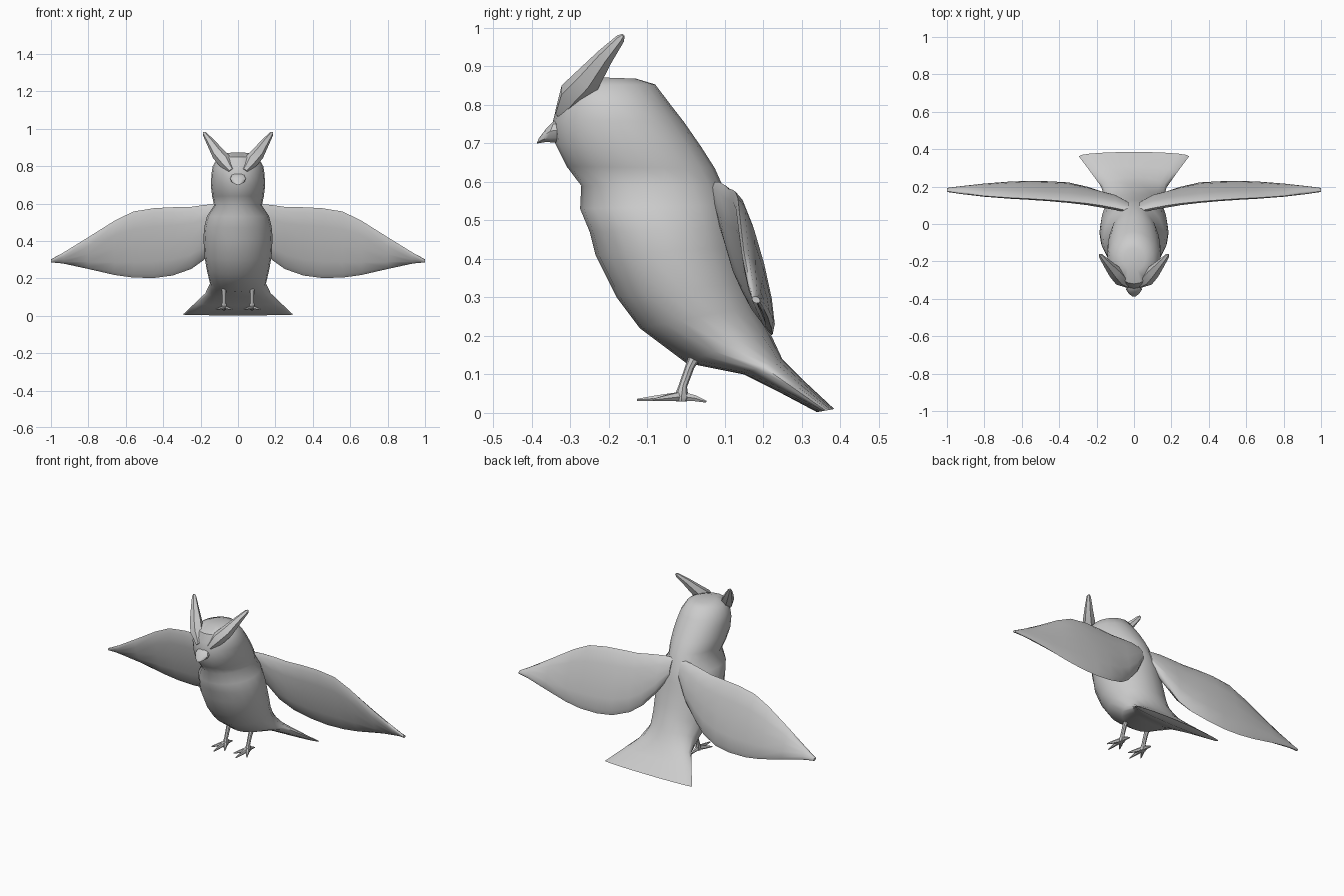
import bpy, bmesh, math
from mathutils import Vector

if "Cube" in bpy.data.objects:
    bpy.data.objects.remove(bpy.data.objects["Cube"])

grey = bpy.data.materials.new("feather_grey")
grey.diffuse_color = (0.6, 0.6, 0.6, 1)
grey.use_nodes = True
grey.node_tree.nodes["Principled BSDF"].inputs["Base Color"].default_value = grey.diffuse_color


def loft(name, rings, angle=40):
    """Skin a list of equal-sized point rings into a closed solid."""
    bm = bmesh.new()
    vs = [[bm.verts.new(p) for p in r] for r in rings]
    n = len(vs[0])
    for a, b in zip(vs, vs[1:]):
        for i in range(n):
            j = (i + 1) % n
            bm.faces.new((a[i], a[j], b[j], b[i]))
    bm.faces.new(vs[0])
    bm.faces.new(vs[-1])
    bmesh.ops.recalc_face_normals(bm, faces=bm.faces)
    me = bpy.data.meshes.new(name)
    bm.to_mesh(me)
    bm.free()
    me.materials.append(grey)
    ob = bpy.data.objects.new(name, me)
    bpy.context.collection.objects.link(ob)
    bpy.context.view_layer.objects.active = ob
    ob.select_set(True)
    bpy.ops.object.shade_smooth_by_angle(angle=math.radians(angle))
    ob.select_set(False)
    return ob


def mirror(ob):
    m = ob.modifiers.new("mirror", 'MIRROR')
    m.use_axis[0] = True
    return ob


def ellipse(c, u, v, n):
    c, u, v = Vector(c), Vector(u), Vector(v)
    return [c + u * math.cos(t) + v * math.sin(t)
            for t in (2 * math.pi * i / n for i in range(n))]


def tube(name, pts, n=8):
    """Limb along points given as (x, y, z, radius)."""
    rings = []
    for i, p in enumerate(pts):
        a, b = pts[max(i - 1, 0)], pts[min(i + 1, len(pts) - 1)]
        d = (Vector(b[:3]) - Vector(a[:3])).normalized()
        u = d.cross(Vector((0, 1, 0)) if abs(d.y) < 0.7 else Vector((0, 0, 1))).normalized()
        rings.append(ellipse(p[:3], u * p[3], d.cross(u) * p[3], n))
    return loft(name, rings)


# Body, head and fanned tail: front y, front z, back y, back z, half width
body = [
    (-.25, .872, -.13, .868, .06), (-.32, .848, -.08, .853, .105),
    (-.335, .80, -.04, .80, .135), (-.345, .76, -.005, .755, .142),
    (-.34, .70, .04, .69, .145), (-.31, .64, .075, .635, .138),
    (-.272, .59, .095, .59, .128), (-.275, .53, .115, .54, .165),
    (-.25, .47, .13, .48, .18), (-.235, .41, .14, .43, .185),
    (-.18, .30, .165, .34, .18), (-.12, .22, .185, .28, .168),
    (-.0, .13, .215, .215, .15), (.15, .10, .25, .14, .175),
    (.24, .055, .31, .08, .23), (.34, .002, .385, .01, .295),
]
rings = []
for fy, fz, by, bz, w in body:
    rings.append(ellipse((0, (fy + by) / 2, (fz + bz) / 2), (w, 0, 0),
                         (0, (by - fy) / 2, (bz - fz) / 2), 20))
loft("body", rings, 50)

# Wings: x, leading y, leading z, trailing y, trailing z, half thickness
wing = [
    (.03, .07, .60, .11, .50, .02), (.10, .085, .60, .145, .39, .03),
    (.18, .10, .592, .165, .30, .032), (.25, .11, .582, .19, .25, .03),
    (.35, .12, .58, .215, .215, .028), (.45, .128, .575, .222, .202, .026),
    (.56, .135, .557, .225, .204, .024), (.66, .14, .508, .222, .218, .022),
    (.80, .15, .42, .212, .25, .018), (.93, .165, .34, .198, .278, .014),
    (1.0, .172, .299, .192, .288, .008),
]
rings = []
for x, ly, lz, ty, tz, h in wing:
    chord = Vector((0, ty - ly, tz - lz)) / 2
    up = Vector((0, -chord.z, chord.y)).normalized() * h
    rings.append(ellipse((x, (ly + ty) / 2, (lz + tz) / 2), chord, up, 12))
mirror(loft("wing", rings, 60))

# Ear tufts sweeping up from the brow
tuft = [(.035, -.325, .775, .018), (.07, -.295, .825, .038),
        (.105, -.255, .865, .036), (.145, -.21, .925, .023),
        (.178, -.17, .972, .012), (.183, -.163, .98, .005)]
mirror(tube("ear_tuft", tuft, 6))

# Beak, hooked downwards
beak = [(-.325, .735, .04, .035), (-.352, .732, .042, .03),
        (-.37, .72, .03, .02), (-.385, .706, .012, .007)]
loft("beak", [ellipse((0, y, z), (w, 0, 0), (0, h * .4, h), 10)
              for y, z, w, h in beak])

# Legs and toes
X = .075
mirror(tube("leg", [(X, .03, .16, .016), (X, .01, .12, .012),
                    (X, -.008, .07, .011), (X, -.012, .04, .019), (X, -.012, .03, .014)]))
for name, dx, y in (("middle_toe", 0, -.127), ("inner_toe", -.045, -.085),
                    ("outer_toe", .045, -.085), ("back_toe", 0, .053)):
    my = -.012 + (y + .012) * .55
    mirror(tube(name, [(X, -.012, .043, .014), (X + dx * .55, my, .038, .009),
                       (X + dx, y, .034 if y < 0 else .029, .003)], 6))
